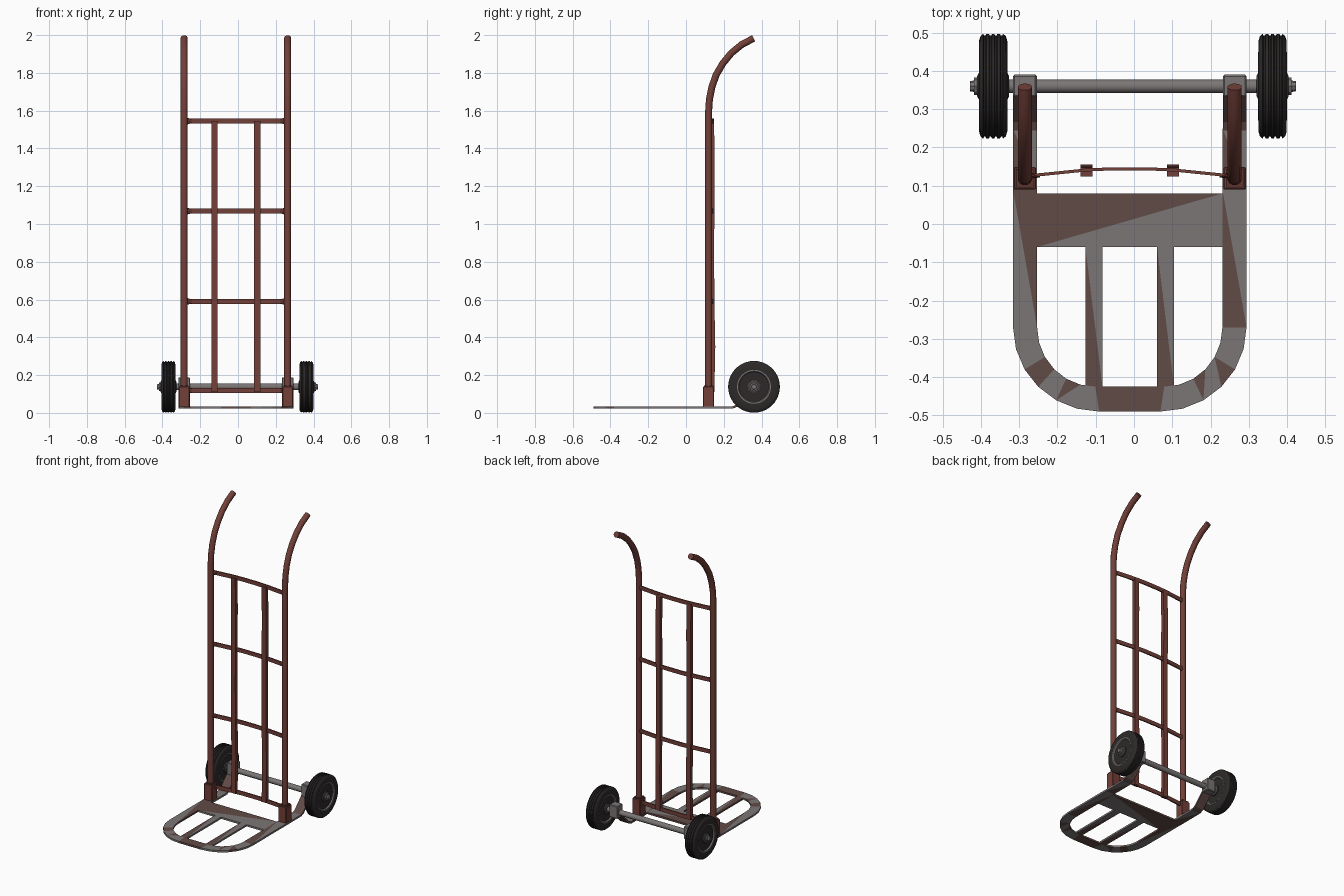
import bpy, bmesh
from math import sin, cos, pi
from mathutils import Vector

cube = bpy.data.objects.get("Cube")
if cube:
    bpy.data.objects.remove(cube)


def material(name, rgb):
    m = bpy.data.materials.new(name)
    m.use_nodes = True
    m.diffuse_color = (*rgb, 1)
    bsdf = next(n for n in m.node_tree.nodes if n.type == 'BSDF_PRINCIPLED')
    bsdf.inputs["Base Color"].default_value = (*rgb, 1)
    bsdf.inputs["Roughness"].default_value = 0.7
    return m


RED = material("worn red paint", (0.17, 0.05, 0.04))
DARK_RED = material("dark red paint", (0.11, 0.035, 0.028))
STEEL = material("bare steel", (0.2, 0.18, 0.18))
RUST = material("rusty steel", (0.12, 0.07, 0.062))
RUBBER = material("tyre rubber", (0.026, 0.022, 0.022))
IRON = material("dark iron", (0.06, 0.055, 0.055))

CX = -0.011          # centre line of the frame
POST = 0.274         # half distance between posts
POST_Y = 0.12
AXLE_Y, AXLE_Z = 0.36, 0.138
SIDES = (("right", -1), ("left", 1))


def finish(bm, name, mats, smooth=False):
    bmesh.ops.recalc_face_normals(bm, faces=bm.faces)
    me = bpy.data.meshes.new(name)
    bm.to_mesh(me)
    bm.free()
    for m in mats:
        me.materials.append(m)
    ob = bpy.data.objects.new(name, me)
    bpy.context.collection.objects.link(ob)
    if smooth:
        select(ob)
        bpy.ops.object.shade_smooth_by_angle(angle=0.7)
    return ob


def select(ob):
    bpy.ops.object.select_all(action='DESELECT')
    ob.select_set(True)
    bpy.context.view_layer.objects.active = ob


def box(name, lo, hi, mat, bevel=0.0):
    bm = bmesh.new()
    bmesh.ops.create_cube(bm, size=1)
    lo, hi = Vector(lo), Vector(hi)
    for v in bm.verts:
        v.co = (lo + hi) / 2 + v.co * (hi - lo)
    if bevel:
        bmesh.ops.bevel(bm, geom=bm.edges[:], offset=bevel, segments=1, affect='EDGES')
    return finish(bm, name, [mat])


def sweep(name, path, side, half_w, half_h, mat, sides=4):
    """Tube along a path; 'side' is the cross-section direction square to the path."""
    bm = bmesh.new()
    path = [Vector(p) for p in path]
    side = Vector(side)
    rings = []
    for i, p in enumerate(path):
        t = (path[min(i + 1, len(path) - 1)] - path[max(i - 1, 0)]).normalized()
        up = t.cross(side).normalized()
        angles = [2 * pi * (k + 0.5) / sides for k in range(sides)]
        s = 2 ** 0.5 if sides == 4 else 1
        rings.append([bm.verts.new(p + side * cos(a) * half_w * s + up * sin(a) * half_h * s)
                      for a in angles])
    for a, b in zip(rings, rings[1:]):
        for k in range(sides):
            bm.faces.new((a[k], a[k - 1], b[k - 1], b[k]))
    bm.faces.new(rings[0])
    bm.faces.new(rings[-1])
    return finish(bm, name, [mat], sides > 4)


def lathe(name, profile, x, mat, steps=32, smooth=True):
    """Closed (offset, radius) profile turned around the axle line."""
    bm = bmesh.new()
    rings = [[bm.verts.new((x + o, AXLE_Y + r * cos(2 * pi * k / steps),
                            AXLE_Z + r * sin(2 * pi * k / steps))) for k in range(steps)]
             for o, r in profile]
    for a, b in zip(rings, rings[1:]):
        for k in range(steps):
            bm.faces.new((a[k], a[k - 1], b[k - 1], b[k]))
    bm.faces.new(rings[0])
    bm.faces.new(rings[-1])
    return finish(bm, name, [mat], smooth)


def sheet(name, quads, rusty, z=0.034):
    """Flat plate of split quads; 'rusty' lists the triangles that are rust coloured."""
    bm = bmesh.new()
    n = 0
    for a, b, c, d in quads:
        for tri in ((a, b, c), (a, c, d)):
            f = bm.faces.new([bm.verts.new((*p, z)) for p in tri])
            f.material_index = int(n in rusty)
            n += 1
    bmesh.ops.remove_doubles(bm, verts=bm.verts, dist=0.0005)
    ob = finish(bm, name, [STEEL, RUST])
    if ob.data.polygons[0].normal.z < 0:
        ob.data.flip_normals()
    mod = ob.modifiers.new("thickness", 'SOLIDIFY')
    mod.thickness = 0.012
    mod.offset = -1
    return ob


# Toe plate: U-shaped rim, back panel and two slats
outer, inner = [(-0.305, 0.25), (-0.305, 0.09)], [(-0.242, 0.25), (-0.242, 0.09)]
for i in range(7):
    a = i / 6 * pi / 2
    outer.append((-0.08 - 0.225 * cos(a), -0.27 - 0.22 * sin(a)))
    inner.append((-0.09 - 0.152 * cos(a), -0.27 - 0.155 * sin(a)))
outer += [(-x, y) for x, y in reversed(outer)]
inner += [(-x, y) for x, y in reversed(inner)]
outer = [(x + CX, y) for x, y in outer]
inner = [(x + CX, y) for x, y in inner]
rim = [(outer[i], outer[i + 1], inner[i + 1], inner[i]) for i in range(len(outer) - 1)]
last = 2 * len(rim) - 1
sheet("toe_plate_rim", rim, {0, 3, 8, 9, 13, 16, 17, 23, 24, last - 2, last})
xl, xr = inner[0][0], inner[-1][0]
sheet("toe_plate_panel", [((xl, -0.06), (xr, -0.06), (xr, 0.08), (xl, 0.08))], {1})
sheet("toe_slat_right", [((-0.127, -0.06), (-0.127, -0.43), (-0.082, -0.43), (-0.082, -0.06))], {0})
sheet("toe_slat_left", [((0.06, -0.06), (0.06, -0.43), (0.105, -0.43), (0.105, -0.06))], {0})

# Posts with curved handles, sockets, axle brackets and wheels
handle = [(0.12, 0.04), (0.12, 1.6), (0.124, 1.66), (0.137, 1.725), (0.16, 1.79),
          (0.195, 1.85), (0.24, 1.905), (0.295, 1.95), (0.358, 1.983)]
for label, s in SIDES:
    px = CX + s * POST
    sweep(label + "_post", [(px, y, z) for y, z in handle], (1, 0, 0), 0.019, 0.019, RED, 12)
    box(label + "_post_socket", (px - 0.029, 0.09, 0.03), (px + 0.029, 0.149, 0.14), RED, 0.003)
    box(label + "_socket_lip", (px - 0.023, 0.095, 0.14), (px + 0.023, 0.144, 0.146), DARK_RED)

    bx = CX + s * 0.274
    sweep(label + "_axle_arm", [(bx, 0.245, 0.028), (bx, 0.27, 0.038), (bx, 0.36, 0.13)],
          (1, 0, 0), 0.031, 0.006, RUST)
    box(label + "_axle_bracket", (bx - 0.031, 0.332, 0.105), (bx + 0.031, 0.39, 0.188), STEEL, 0.004)

    wx = -0.003 + s * 0.365
    tread = [(-0.037, 0.085), (-0.037, 0.118), (-0.033, 0.131)]
    for g in (-0.022, -0.007, 0.007, 0.022):
        tread += [(g - 0.004, 0.137), (g - 0.002, 0.132), (g + 0.002, 0.132), (g + 0.004, 0.137)]
    tread += [(0.033, 0.131), (0.037, 0.118), (0.037, 0.085)]
    lathe(label + "_tyre", [(-0.03, 0.08)] + tread + [(0.03, 0.08)], wx, RUBBER, 40)
    rim_profile = [(-0.032, 0.03), (-0.026, 0.036), (-0.024, 0.075), (-0.0375, 0.083), (-0.0375, 0.09)]
    lathe(label + "_wheel_disc",
          rim_profile + [(-o, r) for o, r in reversed(rim_profile)], wx, STEEL)
    lathe(label + "_hub", [(-0.042, 0.026), (-0.038, 0.034), (0.038, 0.034), (0.042, 0.026)],
          wx, IRON, 16)
    lathe(label + "_axle_nut", [(0.038, 0.023), (0.05, 0.023), (0.05, 0.015), (0.061, 0.013)]
          if s > 0 else [(-0.038, 0.023), (-0.05, 0.023), (-0.05, 0.015), (-0.061, 0.013)],
          wx, STEEL, 8, False)

lathe("axle", [(-0.35, 0.018), (0.35, 0.018)], -0.003, STEEL, 10)

# Bowed flat cross bars with flared ends
for i, z in enumerate((0.118, 0.59, 1.068, 1.545)):
    pts = [(-0.262, 0.126), (-0.115, 0.141), (-0.05, 0.144), (0.05, 0.144), (0.115, 0.141), (0.262, 0.126)]
    sweep(f"cross_bar_{i + 1}", [(CX + x, y, z) for x, y in pts], (0, 0, 1), 0.013, 0.004, RED)
    for label, s in SIDES:
        bm = bmesh.new()
        bmesh.ops.create_cone(bm, cap_ends=True, segments=8, radius1=0.02, radius2=0.011, depth=0.03)
        for v in bm.verts:
            v.co = (CX + s * (0.25 - v.co.z), 0.126 + v.co.y * 0.4, z + v.co.x)
        finish(bm, f"{label}_bar_end_{i + 1}", [DARK_RED])

# Upright back slats
for label, x in (("right", -0.124), ("left", 0.102)):
    path = [(x, 0.138, 0.11), (x, 0.143, 0.35), (x, 0.138, 0.6), (x, 0.137, 0.85),
            (x, 0.138, 1.07), (x, 0.14, 1.35), (x, 0.136, 1.545)]
    sweep(label + "_back_slat", path, (1, 0, 0), 0.016, 0.012, RED)
